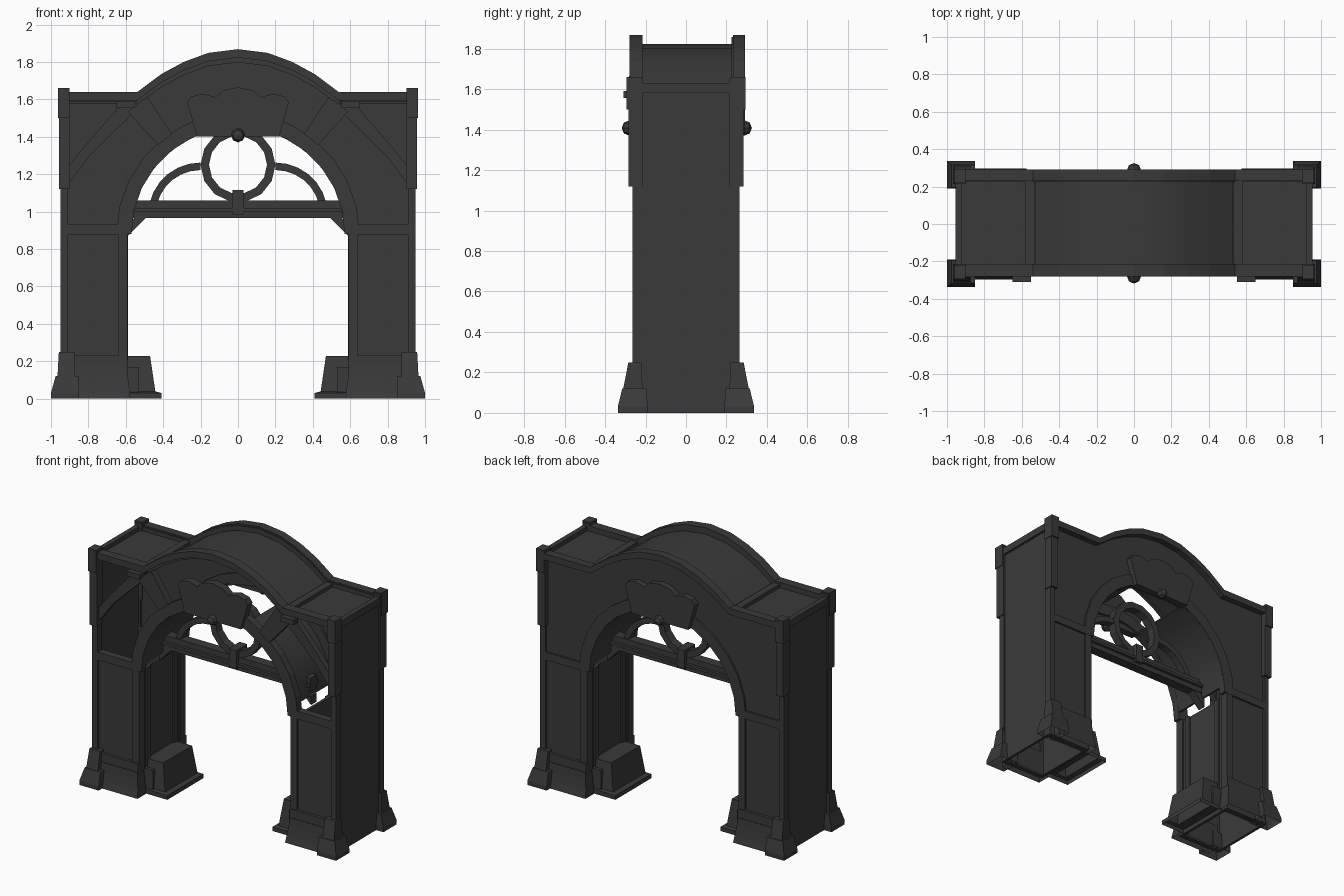
import bpy, bmesh
from math import cos, sin, radians
from mathutils import Matrix

cube = bpy.data.objects.get("Cube")
if cube:
    bpy.data.objects.remove(cube, do_unlink=True)

stone = bpy.data.materials.new("charcoal_stone")
stone.use_nodes = True
COLOUR = (0.042, 0.042, 0.042, 1)
stone.diffuse_color = COLOUR
stone.node_tree.nodes["Principled BSDF"].inputs["Base Color"].default_value = COLOUR

ARCH_Z = 0.88      # springing height of the arch
ARCH_R = 0.57      # inner radius of the arch
SIDES = ((1, "left"), (-1, "right"))


def finish(name, bm, smooth=False):
    bmesh.ops.recalc_face_normals(bm, faces=bm.faces)
    mesh = bpy.data.meshes.new(name)
    bm.to_mesh(mesh)
    bm.free()
    mesh.materials.append(stone)
    obj = bpy.data.objects.new(name, mesh)
    bpy.context.collection.objects.link(obj)
    if smooth:
        bpy.ops.object.select_all(action='DESELECT')
        obj.select_set(True)
        bpy.context.view_layer.objects.active = obj
        bpy.ops.object.shade_smooth_by_angle(angle=radians(30))


def prism(name, pts, y0, y1, s=1, smooth=False):
    """Extrude an x-z outline from y0 to y1."""
    bm = bmesh.new()
    face = bm.faces.new([bm.verts.new((s * x, y0, z)) for x, z in pts])
    out = bmesh.ops.extrude_face_region(bm, geom=[face])
    moved = [v for v in out["geom"] if isinstance(v, bmesh.types.BMVert)]
    bmesh.ops.translate(bm, verts=moved, vec=(0, y1 - y0, 0))
    finish(name, bm, smooth)


def box(name, x, y, z, s=1):
    prism(name, [(x[0], z[0]), (x[1], z[0]), (x[1], z[1]), (x[0], z[1])], *y, s)


def loft(name, rings, s=1, t=1):
    """Join stacked rectangles (x0, x1, y0, y1, z), open underneath."""
    bm = bmesh.new()
    loops = [[bm.verts.new((s * x, t * y, z)) for x, y in
              ((a, c), (b, c), (b, d), (a, d))] for a, b, c, d, z in rings]
    for lo, hi in zip(loops, loops[1:]):
        for i in range(4):
            j = (i + 1) % 4
            bm.faces.new((lo[i], lo[j], hi[j], hi[i]))
    bm.faces.new(loops[-1])
    finish(name, bm)


def arc(r, a0, a1, n, cx=0, cz=ARCH_Z):
    angles = [radians(a0 + (a1 - a0) * i / n) for i in range(n + 1)]
    return [(cx + r * cos(a), cz + r * sin(a)) for a in angles]


def sector(name, r0, r1, a0, a1, y, n, s=1, smooth=False):
    prism(name, arc(r0, a0, a1, n) + arc(r1, a1, a0, n), *y, s, smooth)


# Curved gable line, from the left shoulder to the right one
half = [(0.54, 1.638), (0.41, 1.735), (0.29, 1.80), (0.16, 1.848)]
gable = half + [(0, 1.868)] + [(-x, z) for x, z in reversed(half)]
eaves = [(0.93, 1.638)] + gable + [(-0.93, 1.638)]


def lowered(pts, d):
    return [(x, z - d) for x, z in pts]


# Roof between the parapets
prism("roof_vault", lowered(gable, 0.045) + lowered(gable, 0.07)[::-1], -0.23, 0.235, smooth=True)
for s, side in SIDES:
    box(side + "_roof_slab", (0.53, 0.945), (-0.23, 0.235), (1.575, 1.6), s)
    box(side + "_roof_rib", (0.53, 0.58), (-0.23, 0.235), (1.59, 1.625), s)
    box(side + "_roof_edge", (0.92, 0.955), (-0.23, 0.235), (1.58, 1.63), s)

# Projecting parapet strips along both faces
for end, y in (("front", (-0.28, -0.215)), ("back", (0.232, 0.292))):
    prism(end + "_parapet", eaves + lowered(eaves, 0.045)[::-1], *y)

# Back wall: one closed sheet with the arch cut through it
wall = [(0.94, ARCH_Z)] + lowered(eaves, 0.01) + [(-0.94, ARCH_Z)]
prism("back_wall", wall + arc(ARCH_R, 180, 0, 14), 0.225, 0.25)
sector("back_arch_band", ARCH_R, 0.65, 0, 180, (0.21, 0.262), 14)

# Front wall: open frame of arch band, struts and braces
sector("front_arch_band", ARCH_R, 0.65, 0, 180, (-0.262, -0.21), 14)
for s, side in SIDES:
    sector(side + "_strut", 0.64, 0.88, 48, 56.5, (-0.272, -0.22), 2, s)
    box(side + "_top_rail", (0.54, 0.93), (-0.265, -0.215), (1.585, 1.638), s)
    prism(side + "_spandrel_brace",
          [(0.91, 1.14), (0.80, 1.29), (0.67, 1.42), (0.55, 1.535),
           (0.56, 1.62), (0.64, 1.555), (0.79, 1.385), (0.91, 1.24)], -0.262, -0.22, s)
    box(side + "_rail_block", (0.55, 0.65), (-0.31, -0.26), (1.555, 1.59), s)
    sector(side + "_soffit", ARCH_R, 0.585, 5, 68, (-0.25, 0.25), 6, s, True)

# Hollow pillars
for s, side in SIDES:
    box(side + "_outer_panel", (0.925, 0.943), (-0.235, 0.235), (0, 1.59), s)
    box(side + "_jamb", (0.60, 0.62), (-0.22, 0.22), (0, 0.87), s)
    for t, end in ((-1, "front"), (1, "back")):
        def span(a, b):
            return (t * a, t * b)
        n = side + "_" + end
        box(n + "_panel", (0.60, 0.94), span(0.215, 0.248), (0, 0.90), s)
        box(n + "_inner_trim", (0.59, 0.64), span(0.20, 0.26), (0.17, 0.88), s)
        box(n + "_jamb_trim", (0.588, 0.61), span(0.13, 0.17), (0.1, 0.87), s)
        box(n + "_cross_rail", (0.59, 0.93), span(0.21, 0.262), (0.875, 0.93), s)
        box(n + "_plinth_trim", (0.59, 0.88), span(0.21, 0.268), (0.165, 0.23), s)
        # Corner post with its thicker upper length and cap
        box(n + "_post", (0.91, 0.95), span(0.215, 0.265), (0.1, 1.2), s)
        box(n + "_upper_post", (0.90, 0.957), span(0.215, 0.285), (1.12, 1.65), s)
        box(n + "_post_cap", (0.90, 0.962), span(0.22, 0.295), (1.50, 1.66), s)
        # Stepped corner foot
        loft(n + "_corner_foot", [(0.85, 1.0, 0.19, 0.337, 0), (0.85, 1.0, 0.19, 0.337, 0.03),
                                  (0.85, 0.975, 0.195, 0.315, 0.12),
                                  (0.875, 0.965, 0.215, 0.31, 0.12),
                                  (0.875, 0.958, 0.22, 0.285, 0.248)], s, t)
        # Flared plinth between the feet
        loft(n + "_plinth", [(0.575, 0.9, 0.2, 0.298, 0), (0.58, 0.9, 0.2, 0.286, 0.05),
                             (0.588, 0.9, 0.2, 0.277, 0.11), (0.592, 0.9, 0.2, 0.272, 0.17)], s, t)
    # Sloping block against the jamb
    loft(side + "_inner_foot", [(0.41, 0.62, -0.2, 0.2, 0), (0.41, 0.62, -0.2, 0.2, 0.03),
                                (0.442, 0.62, -0.18, 0.18, 0.038),
                                (0.47, 0.62, -0.16, 0.16, 0.228)], s)
    box(side + "_inner_foot_back", (0.53, 0.62), (-0.19, 0.19), (0.03, 0.17), s)

# Tie beam with ring and curved side ribs
box("tie_beam", (-0.59, 0.59), (-0.035, 0.035), (0.965, 1.06))
box("tie_beam_flange", (-0.59, 0.59), (-0.055, 0.055), (1.0, 1.02))
outer, inner = (arc(r, 0, 360, 14, cz=1.25)[:-1] for r in (0.2, 0.155))
bm = bmesh.new()
loops = [[bm.verts.new((x, y, z)) for x, z in path]
         for path, y in ((outer, -0.03), (outer, 0.03), (inner, 0.03), (inner, -0.03))]
for k in range(4):
    a, b = loops[k], loops[(k + 1) % 4]
    for i in range(len(a)):
        j = (i + 1) % len(a)
        bm.faces.new((a[i], a[j], b[j], b[i]))
finish("centre_ring", bm)
box("ring_clip", (-0.03, 0.03), (-0.06, 0.06), (0.985, 1.115))
for s, side in SIDES:
    prism(side + "_curved_rib", arc(0.28, 90, 0, 7, 0.2, 0.982) + arc(0.24, 0, 90, 7, 0.2, 0.982),
          -0.025, 0.025, s)
    prism(side + "_beam_bracket", [(0.59, 0.87), (0.59, 0.93), (0.47, 1.05), (0.41, 1.05)],
          -0.03, 0.03, s)

# Blank crest plaque and pointed boss on both faces
crest = [(0.22, 1.40), (0.245, 1.49), (0.272, 1.585), (0.25, 1.615), (0.19, 1.63),
         (0.12, 1.612), (0.08, 1.648), (0, 1.665)]
crest += [(-x, z) for x, z in reversed(crest[:-1])]
for end, y0, y1, boss_y in (("front", -0.228, -0.282, -0.28), ("back", 0.24, 0.292, 0.288)):
    prism(end + "_crest", crest, y0, y1)
    bm = bmesh.new()
    bmesh.ops.create_uvsphere(bm, u_segments=8, v_segments=4, radius=0.038,
                              matrix=Matrix.Translation((0, boss_y, 1.408))
                              @ Matrix.Rotation(radians(90), 4, 'X'))
    finish(end + "_boss", bm)
